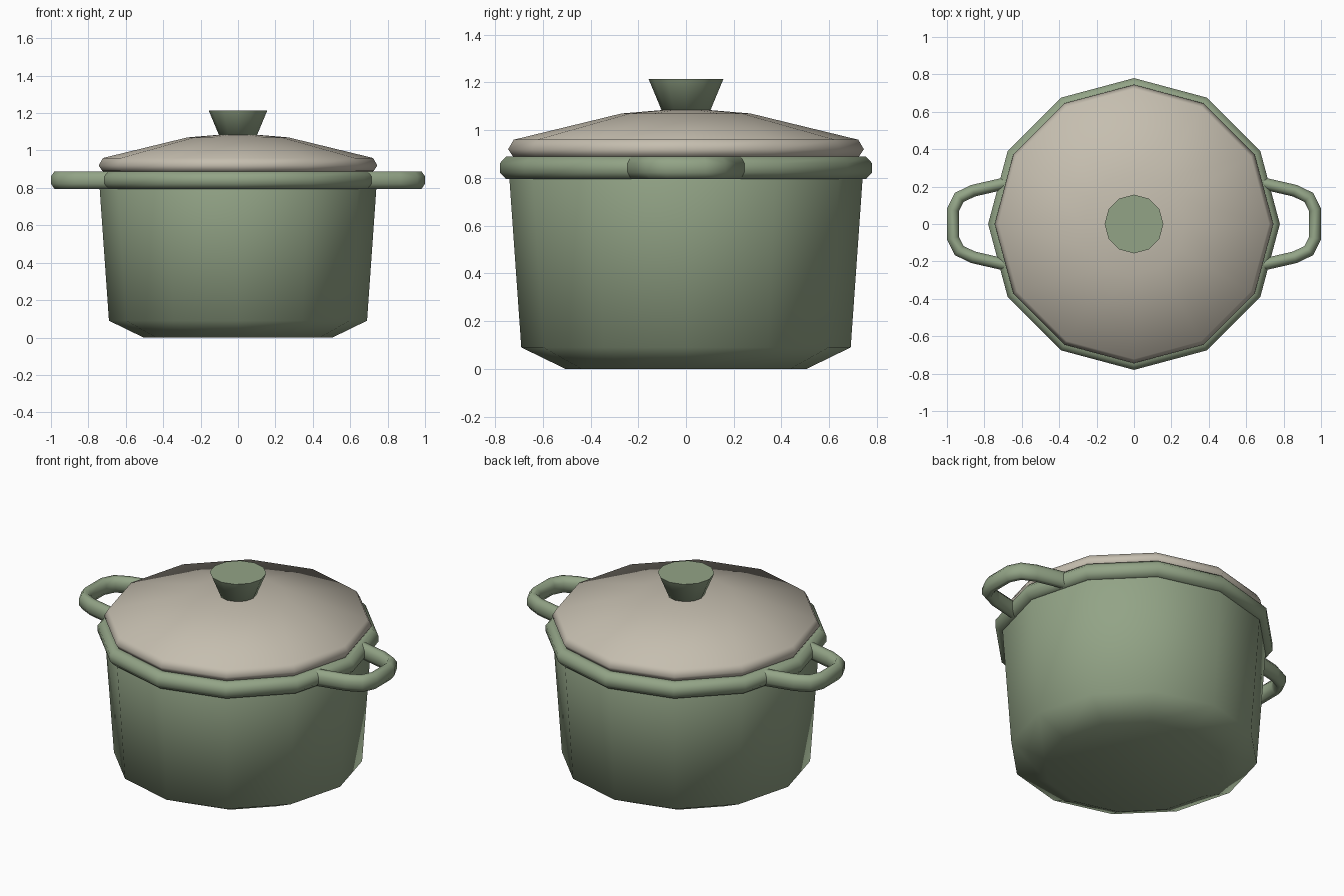
import bpy, bmesh, math
from mathutils import Vector

if "Cube" in bpy.data.objects:
    bpy.data.objects.remove(bpy.data.objects["Cube"])


def material(name, rgb):
    m = bpy.data.materials.new(name)
    m.diffuse_color = (*rgb, 1)
    m.use_nodes = True
    m.node_tree.nodes["Principled BSDF"].inputs["Base Color"].default_value = m.diffuse_color
    return m


GREEN = material("sage green", (0.29, 0.37, 0.24))
CREAM = material("warm cream", (0.56, 0.515, 0.43))
SIDES = 12


def finish(name, bm, mat):
    bmesh.ops.recalc_face_normals(bm, faces=bm.faces)
    me = bpy.data.meshes.new(name)
    bm.to_mesh(me)
    bm.free()
    me.materials.append(mat)
    ob = bpy.data.objects.new(name, me)
    bpy.context.collection.objects.link(ob)
    bpy.ops.object.select_all(action='DESELECT')
    ob.select_set(True)
    bpy.context.view_layer.objects.active = ob
    bpy.ops.object.shade_smooth_by_angle(angle=math.radians(70))
    return ob


def skin(bm, rings, closed=False):
    """Join consecutive rings of vertices; cap the ends unless closed."""
    n = len(rings[0])
    pairs = list(zip(rings, rings[1:]))
    if closed:
        pairs.append((rings[-1], rings[0]))
    for a, b in pairs:
        for i in range(n):
            j = (i + 1) % n
            bm.faces.new((a[i], a[j], b[j], b[i]))
    if not closed:
        bm.faces.new(rings[0])
        bm.faces.new(rings[-1])


def lathe(name, profile, mat, closed=False):
    bm = bmesh.new()
    rings = [[bm.verts.new((r * math.cos(2 * math.pi * i / SIDES),
                            r * math.sin(2 * math.pi * i / SIDES), z))
              for i in range(SIDES)] for r, z in profile]
    skin(bm, rings, closed)
    return finish(name, bm, mat)


def section(w, h, n=8):
    """Flat-sided oval cross-section with half sizes w and h."""
    k = 1 / math.cos(math.pi / n)
    return [(w * k * math.cos(2 * math.pi * (i + 0.5) / n),
             h * k * math.sin(2 * math.pi * (i + 0.5) / n)) for i in range(n)]


RIM_Z = 0.842

# pot body, rim and lid
lathe("pot_body", [(0.505, 0), (0.69, 0.09), (0.74, 0.80), (0.72, 0.85)], GREEN)
lathe("pot_rim", [(0.735 + a, RIM_Z + b) for a, b in section(0.045, 0.047)],
      GREEN, closed=True)
lathe("lid", [(0.68, 0.875), (0.725, 0.89), (0.745, 0.92), (0.722, 0.96),
              (0.27, 1.07), (0.08, 1.086)], CREAM)

# lid knob
lathe("lid_knob", [(0.10, 1.078), (0.157, 1.215)], GREEN)

# side handles: an oval section swept along a bent path
half = [(0.69, 0.217), (0.86, 0.178), (0.935, 0.142), (0.968, 0.075)]
path = [Vector(p) for p in half] + [Vector((x, -y)) for x, y in reversed(half)]
for name, side in (("right_handle", 1), ("left_handle", -1)):
    bm = bmesh.new()
    rings = []
    for i, p in enumerate(path):
        d1 = (p - path[i - 1]).normalized() if i > 0 else None
        d2 = (path[i + 1] - p).normalized() if i < len(path) - 1 else None
        t = ((d1 or d2) + (d2 or d1)).normalized()
        nrm = Vector((-t.y, t.x)) / max(0.6, t.dot(d1 or d2))
        rings.append([bm.verts.new((side * (p.x + nrm.x * a), p.y + nrm.y * a,
                                    RIM_Z + b))
                      for a, b in section(0.032, 0.047)])
    skin(bm, rings)
    finish(name, bm, GREEN)
